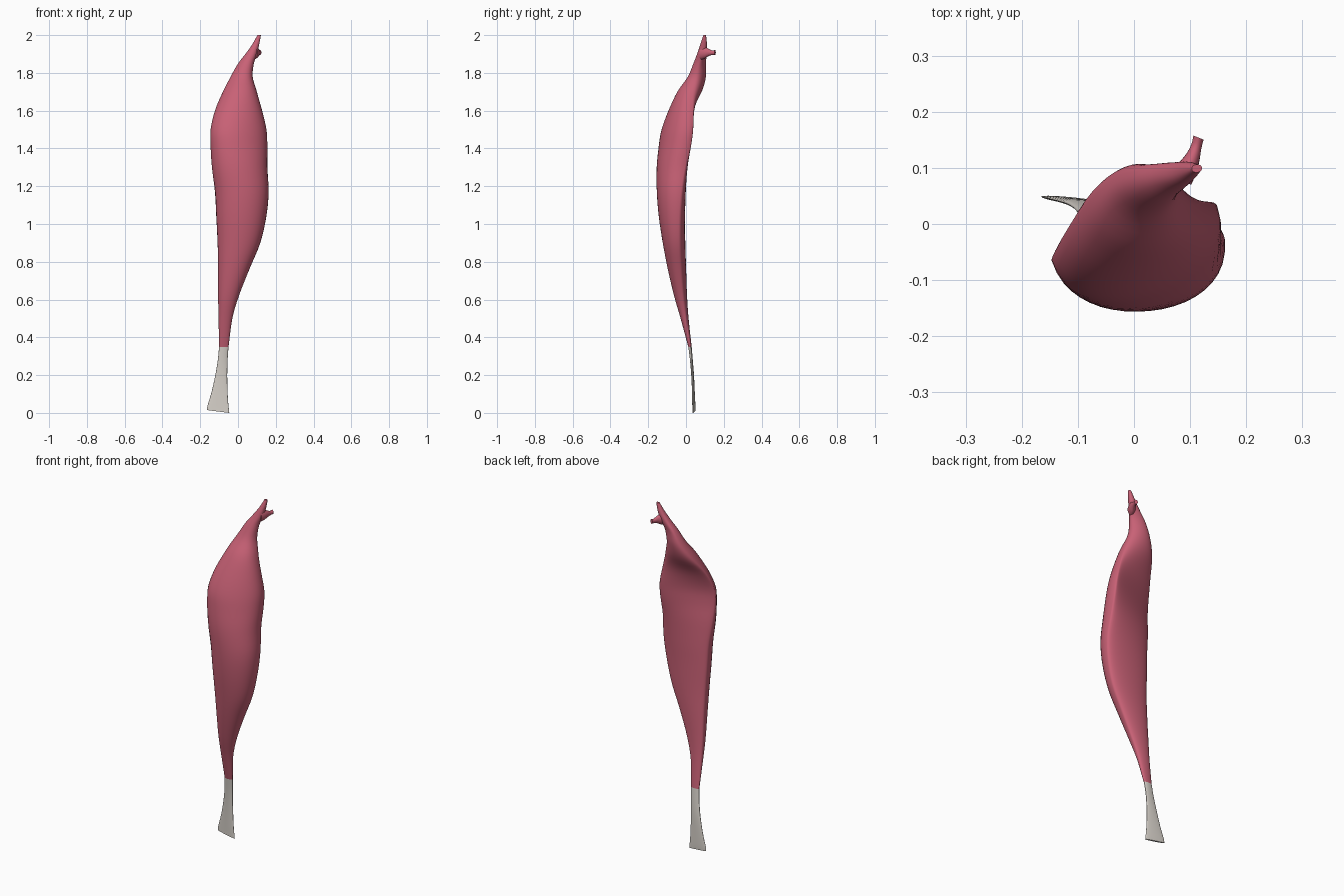
import bpy, bmesh, math

if "Cube" in bpy.data.objects:
    bpy.data.objects.remove(bpy.data.objects["Cube"])

def material(name, rgb):
    m = bpy.data.materials.new(name)
    m.diffuse_color = (*rgb, 1)
    m.use_nodes = True
    m.node_tree.nodes["Principled BSDF"].inputs["Base Color"].default_value = m.diffuse_color
    return m

def smooth_sections(keys, steps):
    """Catmull-Rom interpolation between key sections."""
    out = []
    for i in range(len(keys) - 1):
        a, b, c, d = (keys[min(max(j, 0), len(keys) - 1)] for j in (i - 1, i, i + 1, i + 2))
        for s in range(steps):
            t = s / steps
            out.append([0.5 * (2*q + (r - p)*t + (2*p - 5*q + 4*r - w)*t*t
                        + (3*q - p - 3*r + w)*t**3) for p, q, r, w in zip(a, b, c, d)])
    return out + [list(keys[-1])]

def ring_from_chord(sec, tilt=0.0, n=40, p=0.85):
    """Lens section: left edge, right edge, front bulge, back bulge."""
    z, lx, ly, rx, ry, front, back = sec
    dx, dy = rx - lx, ry - ly
    ln = math.hypot(dx, dy)
    pts = []
    for k in range(n):
        a = 2 * math.pi * k / n
        u, s = (1 - math.cos(a)) / 2, math.sin(a)
        h = front * s**p if s >= 0 else -back * abs(s)**p
        pts.append((lx + dx*u + dy/ln*h, ly + dy*u - dx/ln*h, z - tilt*u))
    return pts

def loft(name, rings, mat):
    bm = bmesh.new()
    vs = [[bm.verts.new(p) for p in r] for r in rings]
    n = len(vs[0])
    for a, b in zip(vs, vs[1:]):
        for k in range(n):
            bm.faces.new((a[k], a[(k+1) % n], b[(k+1) % n], b[k]))
    bm.faces.new(vs[0])
    bm.faces.new(vs[-1])
    bmesh.ops.recalc_face_normals(bm, faces=bm.faces)
    me = bpy.data.meshes.new(name)
    bm.to_mesh(me)
    bm.free()
    ob = bpy.data.objects.new(name, me)
    bpy.context.collection.objects.link(ob)
    me.materials.append(mat)
    bpy.context.view_layer.objects.active = ob
    ob.select_set(True)
    bpy.ops.object.shade_smooth_by_angle(angle=math.radians(50))
    ob.select_set(False)
    return ob

red = material("muscle_red", (0.58, 0.12, 0.18))
pale = material("tendon_pale", (0.68, 0.64, 0.59))

# Muscle belly: z, left xy, right xy, front bulge, back bulge
belly = [
    (0.35, -.100, .022, -.050, .022, .010, .008),
    (0.50, -.103, .000, -.030, -.005, .026, .016),
    (0.62, -.105, -.012, .005, -.022, .046, .022),
    (0.76, -.105, -.022, .060, -.034, .068, .028),
    (0.90, -.108, -.032, .118, -.040, .087, .032),
    (1.04, -.115, -.038, .150, -.038, .106, .033),
    (1.17, -.122, -.045, .162, -.028, .118, .034),
    (1.30, -.138, -.058, .153, -.006, .122, .030),
    (1.41, -.145, -.066, .150, .022, .118, .018),
    (1.50, -.145, -.058, .145, .036, .112, .012),
    (1.60, -.122, -.018, .125, .036, .100, .020),
    (1.70, -.080, .040, .100, .034, .083, .046),
    (1.78, -.036, .080, .076, .046, .052, .040),
    (1.85, .004, .095, .083, .065, .040, .022),
    (1.90, .040, .095, .100, .082, .030, .020),
    (1.95, .075, .094, .112, .096, .020, .016),
    (2.00, .103, .098, .121, .100, .007, .007),
]
loft("muscle_belly", [ring_from_chord(s) for s in smooth_sections(belly, 4)], red)

# Small second head at the top, running backwards: centre xyz, half width, half height
head = [(.082, .078, 1.905, .020, .036), (.095, .100, 1.907, .017, .030),
        (.105, .120, 1.908, .012, .019), (.111, .138, 1.907, .009, .012),
        (.115, .154, 1.908, .009, .013)]
rings = []
for x, y, z, w, h in smooth_sections(head, 3):
    rings.append([(x + w*math.cos(a), y - 0.4*w*math.cos(a), z + h*math.sin(a))
                  for a in (2*math.pi*k/20 for k in range(20))])
loft("muscle_second_head", rings, red)

# Flat tendon flaring out towards a slanted lower end
tendon = [
    (0.015, -.165, .049, -.046, .036, .006, .004),
    (0.04, -.161, .048, -.049, .036, .006, .005),
    (0.11, -.140, .044, -.055, .036, .007, .005),
    (0.20, -.120, .038, -.057, .034, .008, .006),
    (0.28, -.107, .030, -.055, .030, .009, .006),
    (0.352, -.100, .022, -.050, .022, .010, .008),
]
loft("tendon", [ring_from_chord(s, tilt=0.015 if i < 6 else 0.0)
                for i, s in enumerate(smooth_sections(tendon, 3))], pale)
